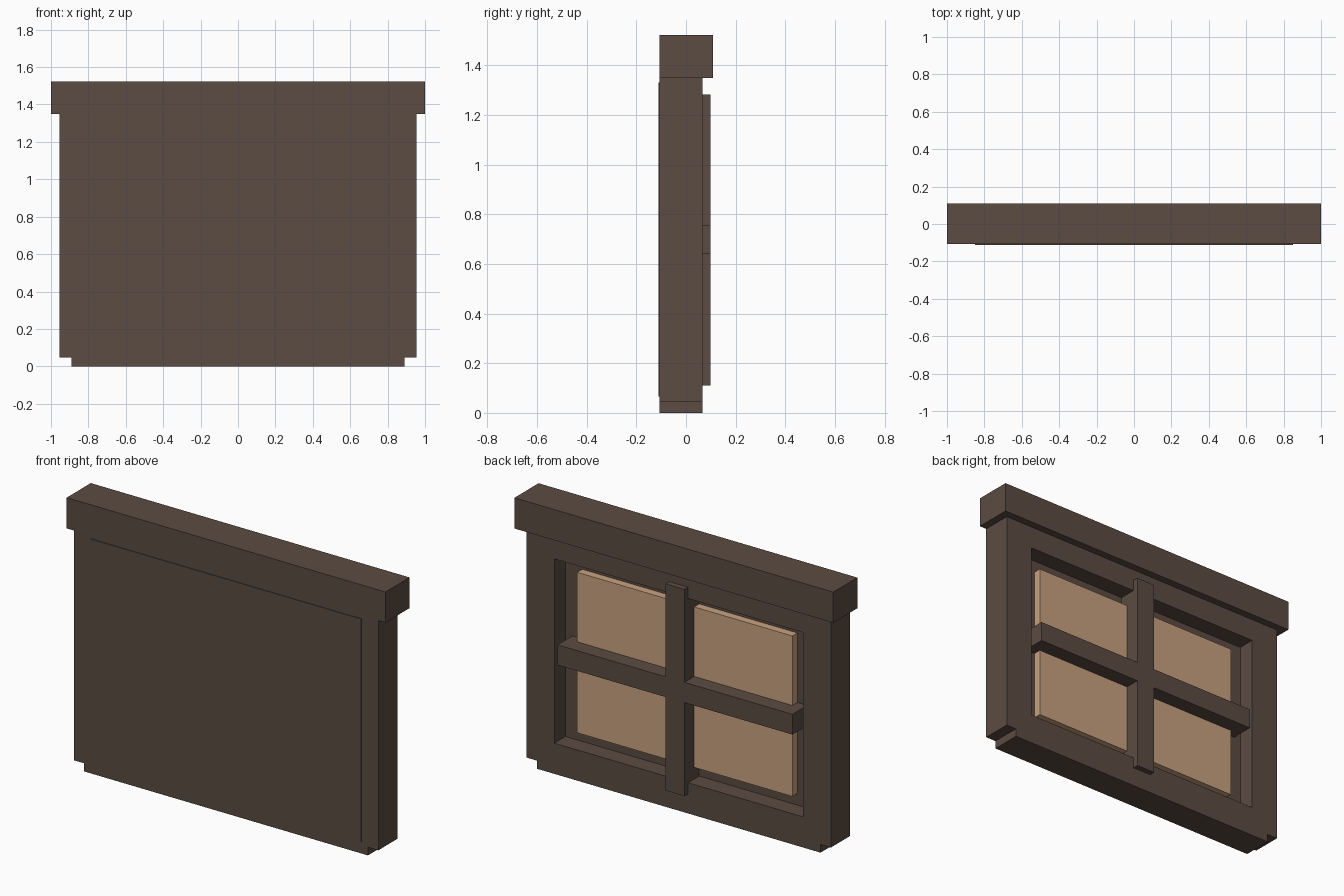
import bpy
import bmesh
from mathutils import Matrix, Vector

cube = bpy.data.objects.get("Cube")
if cube:
    bpy.data.objects.remove(cube, do_unlink=True)


def make_material(name, rgb):
    mat = bpy.data.materials.new(name)
    mat.use_nodes = True
    color = (*rgb, 1)
    mat.diffuse_color = color
    shader = mat.node_tree.nodes["Principled BSDF"]
    shader.inputs["Base Color"].default_value = color
    shader.inputs["Roughness"].default_value = 0.9
    return mat


wood = make_material("dark brown wood", (0.105, 0.072, 0.054))
glow = make_material("warm tan pane", (0.58, 0.36, 0.215))


def box(name, xs, ys, zs, mat=wood):
    """Box spanning the given (low, high) ranges."""
    low, high = (Vector(v) for v in zip(xs, ys, zs))
    bm = bmesh.new()
    bmesh.ops.create_cube(bm, size=1, matrix=Matrix.Diagonal((*(high - low), 1)))
    mesh = bpy.data.meshes.new(name)
    bm.to_mesh(mesh)
    bm.free()
    mesh.materials.append(mat)
    obj = bpy.data.objects.new(name, mesh)
    obj.location = (low + high) / 2
    bpy.context.collection.objects.link(obj)
    return obj


def box_pair(name, xs, ys, zs):
    """Mirrored boxes on the left (+x) and right (-x)."""
    box("left_" + name, xs, ys, zs)
    box("right_" + name, (-xs[1], -xs[0]), ys, zs)


# Main depths and heights
FRAME = (-0.107, 0.066)
RECESS = -0.034
BARS = (RECESS, 0.099)
OPEN_X, OPEN_LOW, OPEN_HIGH = 0.78, 0.174, 1.219
FOOT, LINTEL = 0.046, 1.349

# Outer frame around the opening
box_pair("frame_post", (OPEN_X, 0.955), FRAME, (FOOT, LINTEL))
box("top_rail", (-OPEN_X, OPEN_X), FRAME, (OPEN_HIGH, LINTEL))
box("bottom_rail", (-OPEN_X, OPEN_X), FRAME, (FOOT, OPEN_LOW))
box("foot_sill", (-0.89, 0.89), FRAME, (0, FOOT))
box("lintel", (-1, 1), (-0.107, 0.109), (LINTEL, 1.523))

# Backing panel, slightly proud of the frame
box("backing_panel", (-0.85, 0.85), (-0.111, RECESS), (0.067, 1.331))

# Pane in the recess
box("window_pane", (-0.675, 0.675), (RECESS, 0.011), (0.24, 1.15), glow)

# Crossed glazing bars
box("vertical_bar", (-0.059, 0.059), BARS, (0.111, 1.283))
box_pair("horizontal_bar", (0.059, 0.737), BARS, (0.641, 0.756))
